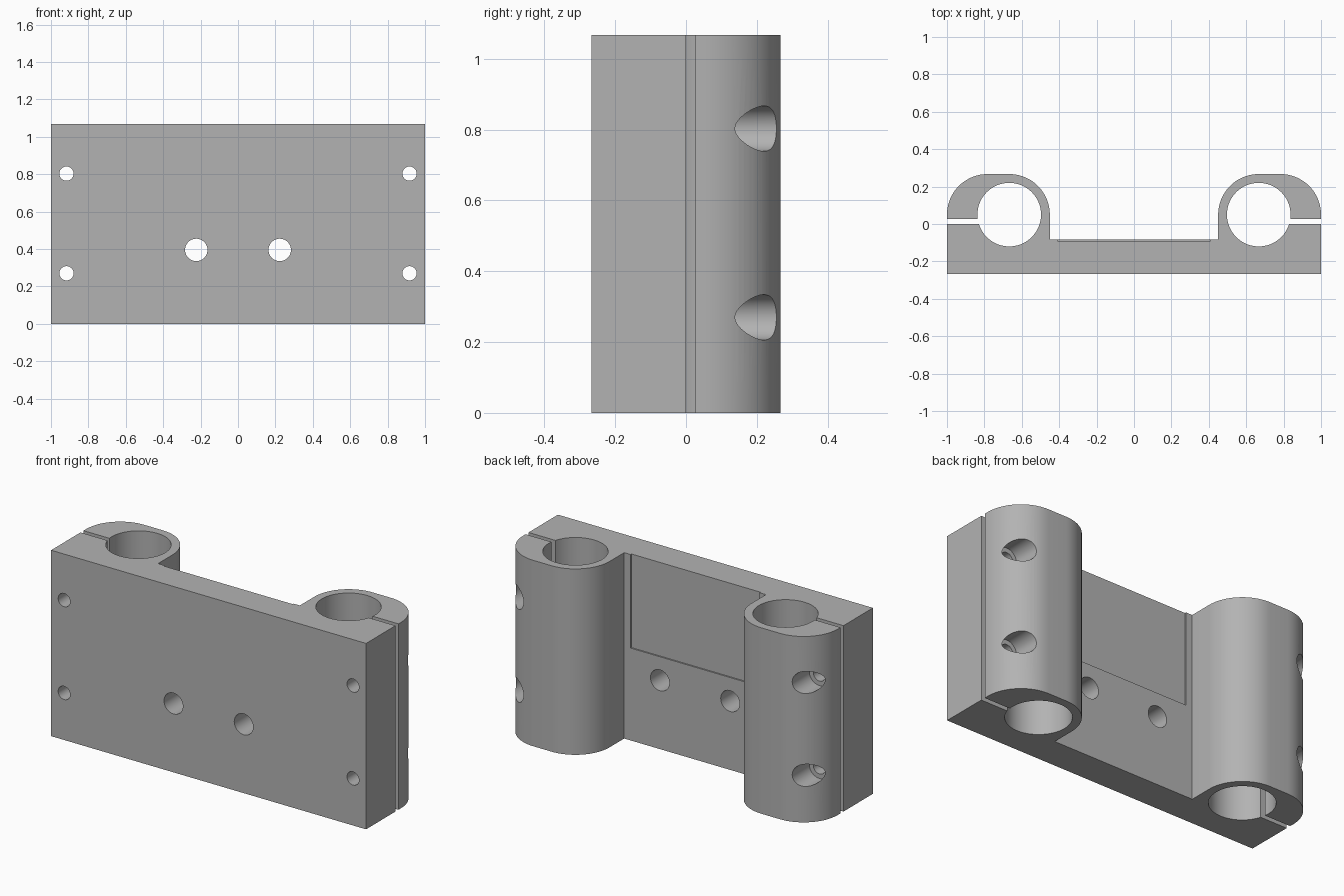
import bpy, bmesh, math
from mathutils import Matrix

if "Cube" in bpy.data.objects:
    bpy.data.objects.remove(bpy.data.objects["Cube"])

HEIGHT = 1.067
FRONT, PLATE_BACK = -0.267, -0.082
BORE_X, BORE_Y, BORE_R, OUTER_R = 0.667, 0.05, 0.17, 0.217
SLOT_LOW, SLOT_HIGH = 0.0, 0.027

grey = bpy.data.materials.new("machined grey")
grey.diffuse_color = (0.45, 0.45, 0.45, 1)
grey.use_nodes = True
grey.node_tree.nodes["Principled BSDF"].inputs["Base Color"].default_value = grey.diffuse_color


def arc(cx, cy, r, a0, a1, n):
    return [(cx + r * math.cos(a0 + (a1 - a0) * i / n),
             cy + r * math.sin(a0 + (a1 - a0) * i / n)) for i in range(n + 1)]


def make_object(name, bm):
    bmesh.ops.recalc_face_normals(bm, faces=bm.faces)
    mesh = bpy.data.meshes.new(name)
    bm.to_mesh(mesh)
    bm.free()
    mesh.materials.append(grey)
    obj = bpy.data.objects.new(name, mesh)
    bpy.context.collection.objects.link(obj)
    return obj


def hole_cutter(x, z, r, y0, y1):
    bm = bmesh.new()
    place = Matrix.Translation((x, (y0 + y1) / 2, z)) @ Matrix.Rotation(math.pi / 2, 4, 'X')
    bmesh.ops.create_cone(bm, cap_ends=True, segments=48, radius1=r, radius2=r,
                          depth=y1 - y0, matrix=place)
    return make_object("hole_cutter", bm)


def box_cutter(x0, x1, y0, y1, z0, z1):
    bm = bmesh.new()
    place = Matrix.Translation(((x0 + x1) / 2, (y0 + y1) / 2, (z0 + z1) / 2))
    bmesh.ops.create_cube(bm, size=1, matrix=place @ Matrix.Diagonal((x1 - x0, y1 - y0, z1 - z0, 1)))
    return make_object("recess_cutter", bm)


# Half outline: plate edge, clamp slot, bore, rounded outside of the clamp
low = math.asin((SLOT_LOW - BORE_Y) / BORE_R)
high = math.asin((SLOT_HIGH - BORE_Y) / BORE_R) - 2 * math.pi
half = [(1, FRONT), (1, SLOT_LOW)]
half += arc(BORE_X, BORE_Y, BORE_R, low, high, 72)
half += [(1, SLOT_HIGH)]
half += arc(1 - OUTER_R, BORE_Y, OUTER_R, 0, math.pi / 2, 20)
half += arc(BORE_X, BORE_Y, OUTER_R, math.pi / 2, math.pi, 20)
half += [(BORE_X - OUTER_R, PLATE_BACK)]
outline = half + [(-x, y) for x, y in reversed(half)]

# Clamp block: the mirrored outline pulled up to full height
bm = bmesh.new()
base = bm.faces.new([bm.verts.new((x, y, 0)) for x, y in outline])
top = bmesh.ops.extrude_face_region(bm, geom=[base])["geom"]
bmesh.ops.translate(bm, vec=(0, 0, HEIGHT), verts=[v for v in top if isinstance(v, bmesh.types.BMVert)])
block = make_object("clamp_block", bm)

# Shallow recess on the back, centre holes, counterbored clamp screw holes
cutters = [box_cutter(-0.41, 0.41, -0.09, 0.0, 0.53, HEIGHT + 0.1)]
for side in (-1, 1):
    cutters.append(hole_cutter(side * 0.223, 0.395, 0.06, -0.4, 0.1))
    for z in (0.27, 0.803):
        cutters.append(hole_cutter(side * 0.917, z, 0.038, -0.4, 0.4))
        cutters.append(hole_cutter(side * 0.917, z, 0.064, 0.1, 0.4))

bpy.context.view_layer.objects.active = block
block.select_set(True)
for cutter in cutters:
    mod = block.modifiers.new("cut", 'BOOLEAN')
    mod.operation, mod.solver, mod.object = 'DIFFERENCE', 'EXACT', cutter
    bpy.ops.object.modifier_apply(modifier=mod.name)
    bpy.data.objects.remove(cutter)

for obj in bpy.context.selected_objects:
    obj.select_set(obj == block)
bpy.ops.object.shade_smooth_by_angle(angle=math.radians(30))
